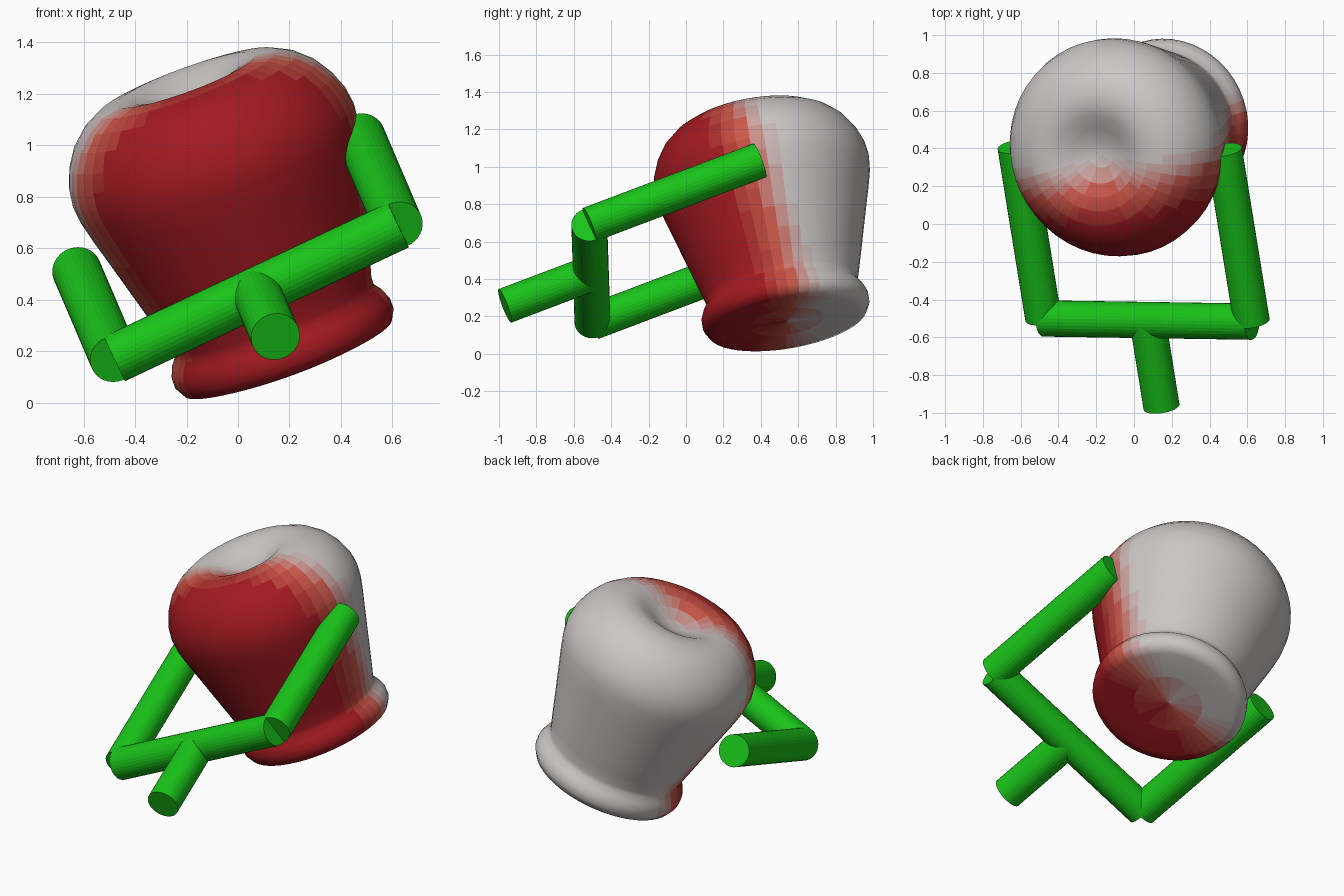
import bpy, bmesh, math
from mathutils import Vector

if "Cube" in bpy.data.objects:
    bpy.data.objects.remove(bpy.data.objects["Cube"])


def material(name, rgb):
    m = bpy.data.materials.new(name)
    m.diffuse_color = (*rgb, 1)
    m.use_nodes = True
    m.node_tree.nodes["Principled BSDF"].inputs["Base Color"].default_value = m.diffuse_color
    return m


def smooth(obj, angle):
    bpy.ops.object.select_all(action='DESELECT')
    obj.select_set(True)
    bpy.context.view_layer.objects.active = obj
    bpy.ops.object.shade_smooth_by_angle(angle=math.radians(angle))


# --- gripper fork: straight round rods ---
green = material("green", (0.01, 0.55, 0.01))


def rod(name, a, b, r=0.096):
    a, b = Vector(a), Vector(b)
    bpy.ops.mesh.primitive_cylinder_add(vertices=32, radius=r, depth=(b - a).length,
                                        location=(a + b) / 2)
    o = bpy.context.object
    o.name = name
    o.rotation_euler = (b - a).to_track_quat('Z', 'Y').to_euler()
    o.data.materials.append(green)
    return o


left, right = Vector((-0.48, -0.50, 0.17)), Vector((0.623, -0.517, 0.69))
reach = Vector((-0.147, 0.91, 0.344))
mid = (left + right) / 2
rod("crossbar", left, right)
rod("left_finger", left, left + reach)
rod("right_finger", right, right + reach)
rod("handle", mid - reach * 0.505, mid)

# --- tilted pot: closed lathe with lip, neck and dimpled dome ---
profile = [(0, -0.04), (0.2, -0.045), (0.38, -0.05), (0.43, -0.04), (0.452, 0.0),
           (0.452, 0.04), (0.435, 0.08), (0.412, 0.11), (0.412, 0.14), (0.435, 0.22),
           (0.465, 0.33), (0.495, 0.44), (0.525, 0.55), (0.553, 0.65), (0.575, 0.74),
           (0.582, 0.81), (0.572, 0.88), (0.545, 0.95), (0.5, 1.02), (0.44, 1.075),
           (0.37, 1.112), (0.29, 1.125), (0.22, 1.11), (0.15, 1.075), (0.07, 1.04), (0, 1.03)]
lip_centre = Vector((0.18, 0.535, 0.212))
tilt = Vector((-0.341, -0.161, 0.927)).to_track_quat('Z', 'Y')

bm = bmesh.new()
verts = [bm.verts.new((r, 0, z)) for r, z in profile]
edges = [bm.edges.new(p) for p in zip(verts, verts[1:])]
bmesh.ops.spin(bm, geom=verts + edges, cent=(0, 0, 0), axis=(0, 0, 1),
               angle=math.tau, steps=48, use_merge=False)
bmesh.ops.remove_doubles(bm, verts=bm.verts, dist=0.0005)
bmesh.ops.transform(bm, matrix=tilt.to_matrix().to_4x4(), verts=bm.verts)
bmesh.ops.translate(bm, vec=lip_centre, verts=bm.verts)
bmesh.ops.recalc_face_normals(bm, faces=bm.faces)

# colour fades from deep red at the front to grey at the back
STEPS = 10
for f in bm.faces:
    x, y, z = f.calc_center_median()
    t = (y + 0.3 * z - 0.2 * x - 0.40) / 0.34
    f.material_index = round(max(0, min(1, t)) * STEPS)
mesh = bpy.data.meshes.new("pot")
bm.to_mesh(mesh)
bm.free()
deep, mid_red, grey = Vector((0.36, 0.01, 0.015)), Vector((0.6, 0.1, 0.07)), Vector((0.6, 0.57, 0.56))
for i in range(STEPS + 1):
    t = 2 * i / STEPS
    c = deep.lerp(mid_red, t) if t < 1 else mid_red.lerp(grey, t - 1)
    mesh.materials.append(material(f"pot_fade_{i}", c))
pot = bpy.data.objects.new("pot", mesh)
bpy.context.collection.objects.link(pot)
smooth(pot, 60)
